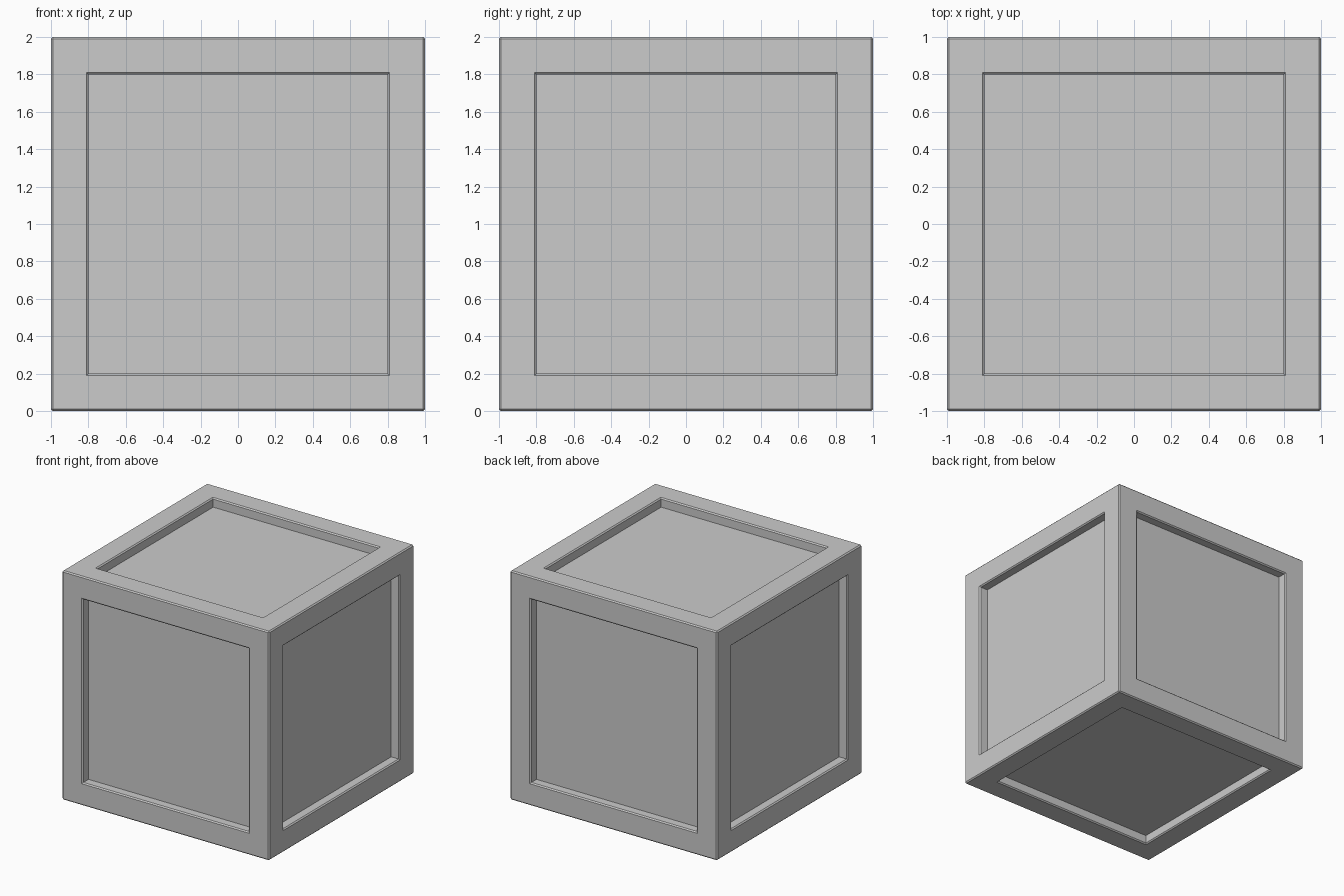
import bpy
import bmesh
from mathutils import Vector

if "Cube" in bpy.data.objects:
    bpy.data.objects.remove(bpy.data.objects["Cube"])

PANEL = 0.80    # half width of each recessed panel
DEPTH = 0.08    # recess depth
CHAMFER = 0.01

# Crate body: cube with a sunken square panel on each side
bm = bmesh.new()
bmesh.ops.create_cube(bm, size=2)
sides = list(bm.faces)
bmesh.ops.inset_individual(bm, faces=sides, thickness=1 - PANEL, use_even_offset=True)

# Remember the outer edges and panel rims before sinking the panels
panel_centres = [f for f in bm.faces if f.calc_center_median().length < 1.001
                 and f.calc_area() > 1.5]
for face in panel_centres:
    normal = face.normal.copy()
    new = bmesh.ops.extrude_discrete_faces(bm, faces=[face])["faces"]
    bmesh.ops.translate(bm, verts=new[0].verts, vec=-DEPTH * normal)


def on_corner(v, inner):
    a = sorted(abs(c) for c in v.co)
    return (Vector(a) - Vector((inner, inner, 1))).length < 1e-3


# Small flat chamfer on the outer edges and panel rims
edges = [e for e in bm.edges
         if all(on_corner(v, 1) for v in e.verts)
         or all(on_corner(v, PANEL) for v in e.verts)]
bmesh.ops.bevel(bm, geom=edges, offset=CHAMFER, offset_type='OFFSET',
                segments=1, profile=0.5, affect='EDGES', clamp_overlap=True)
bmesh.ops.recalc_face_normals(bm, faces=bm.faces)
bmesh.ops.translate(bm, verts=bm.verts, vec=(0, 0, 1))

mesh = bpy.data.meshes.new("crate")
bm.to_mesh(mesh)
bm.free()
crate = bpy.data.objects.new("crate", mesh)
bpy.context.collection.objects.link(crate)
